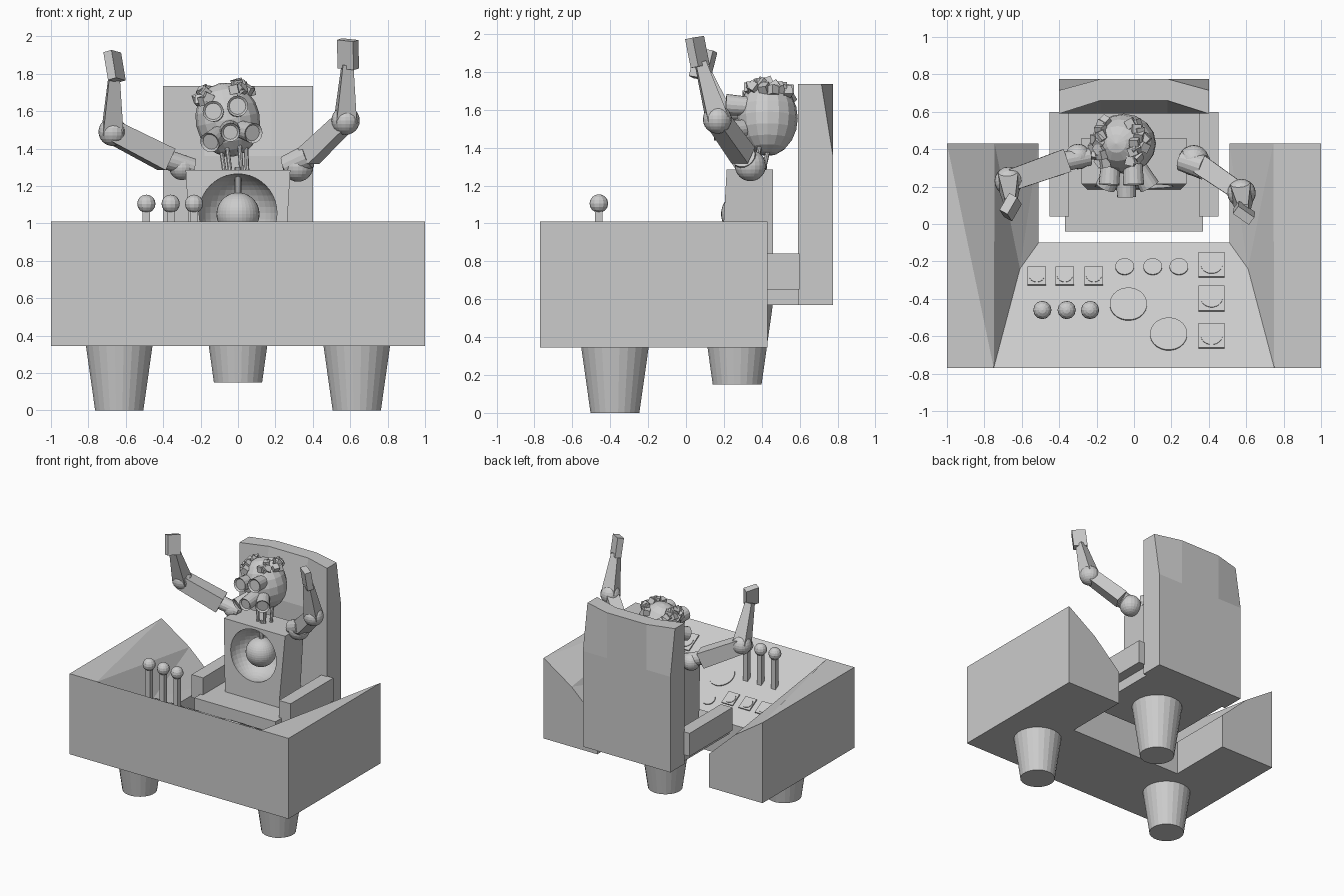
import bpy, bmesh, math, random
from mathutils import Vector, Matrix, Euler

random.seed(4)
cube = bpy.data.objects.get("Cube")
if cube:
    bpy.data.objects.remove(cube, do_unlink=True)

grey = bpy.data.materials.new("plain_grey")
grey.use_nodes = True
grey.diffuse_color = (0.6, 0.6, 0.6, 1)
grey.node_tree.nodes["Principled BSDF"].inputs["Base Color"].default_value = (0.6, 0.6, 0.6, 1)


def finish(name, bm, matrix=None):
    """Turn a bmesh into a named grey object."""
    if matrix:
        bm.transform(matrix)
    bmesh.ops.recalc_face_normals(bm, faces=bm.faces)
    mesh = bpy.data.meshes.new(name)
    bm.to_mesh(mesh)
    bm.free()
    mesh.materials.append(grey)
    obj = bpy.data.objects.new(name, mesh)
    bpy.context.collection.objects.link(obj)
    return obj


def box(name, center, size, rot=(0, 0, 0), matrix=Matrix()):
    bm = bmesh.new()
    bmesh.ops.create_cube(bm, size=1)
    m = Matrix.LocRotScale(Vector(center), Euler([math.radians(a) for a in rot]), Vector(size))
    return finish(name, bm, matrix @ m)


def ball(name, center, radii, segs=20, rings=12, matrix=Matrix()):
    bm = bmesh.new()
    bmesh.ops.create_uvsphere(bm, u_segments=segs, v_segments=rings, radius=1)
    if not isinstance(radii, tuple):
        radii = (radii,) * 3
    return finish(name, bm, matrix @ Matrix.LocRotScale(Vector(center), None, Vector(radii)))


def rod(name, start, end, r1, r2, segs=20, rim=0, matrix=Matrix()):
    """Tapered prism between two points; rim sinks a dish into the far end."""
    a, b = Vector(start), Vector(end)
    bm = bmesh.new()
    bmesh.ops.create_cone(bm, cap_ends=True, segments=segs, radius1=r1, radius2=r2, depth=(b - a).length)
    if rim:
        cap = max(bm.faces, key=lambda f: f.calc_center_median().z)
        bmesh.ops.inset_region(bm, faces=[cap], thickness=rim)
        bmesh.ops.translate(bm, verts=cap.verts, vec=(0, 0, -rim))
    turn = Matrix.Rotation(math.pi / segs, 4, "Z")
    aim = (b - a).to_track_quat("Z", "Y").to_matrix().to_4x4()
    return finish(name, bm, matrix @ Matrix.Translation((a + b) / 2) @ aim @ turn)


# Desk: U-shaped block whose inner surfaces slope down to the operator
FLOOR, TOP, LOW = 0.345, 1.01, 0.62


def panel_z(y):
    return TOP + (LOW - TOP) * (y + 0.77) / 0.67


bm = bmesh.new()
lower, upper = {}, {}
half = {"front": (0.75, -0.77, TOP), "corner": (1, -0.77, TOP), "back": (1, 0.43, TOP),
        "mid": (0.745, 0.43, 0.84), "inner": (0.51, 0.43, LOW), "notch": (0.51, -0.1, LOW)}
for s in (-1, 1):
    for key, (x, y, z) in half.items():
        upper[s, key] = bm.verts.new((s * x, y, z))
        lower[s, key] = bm.verts.new((s * x, y, FLOOR))
    bend = bm.verts.new((s * 0.61, -0.24, panel_z(-0.24)))
    upper[s, "bend"] = bend
    u = lambda *keys: [upper[s, k] for k in keys]
    for keys in (("front", "corner", "back"), ("front", "back", "mid"), ("front", "mid", "bend"),
                 ("mid", "inner", "bend"), ("inner", "notch", "bend")):
        bm.faces.new(u(*keys))
    order = list(half)
    for a, b in zip(order, order[1:]):
        bm.faces.new((upper[s, a], upper[s, b], lower[s, b], lower[s, a]))
    bm.faces.new([lower[s, k] for k in order])
for d in (upper, lower):
    keys = ("front", "bend", "notch") if d is upper else ("front", "notch")
    bm.faces.new([d[-1, k] for k in keys] + [d[1, k] for k in reversed(keys)])
for k in ("front", "notch"):
    bm.faces.new((upper[-1, k], upper[1, k], lower[1, k], lower[-1, k]))
finish("desk", bm)

# Tapered feet
for side, x in (("right", -0.635), ("left", 0.635)):
    rod(side + "_desk_foot", (x, -0.375, 0), (x, -0.375, 0.42), 0.13, 0.19, 24)
rod("seat_foot", (0, 0.27, 0.15), (0, 0.27, 0.572), 0.13, 0.19, 24)

# Controls lying on the sloping panel
TILT = math.degrees(math.atan((LOW - TOP) / 0.67))


def on_panel(x, y):
    return Matrix.Translation((x, y, panel_z(y))) @ Matrix.Rotation(math.radians(TILT), 4, "X")


for i, (x, y, r) in enumerate([(-0.05, -0.23, 0.05), (0.1, -0.23, 0.05), (0.24, -0.23, 0.05),
                               (-0.03, -0.43, 0.1), (0.185, -0.59, 0.1)]):
    rod(f"dial_{i}", (0, 0, -0.01), (0, 0, 0.008), r, r, 24, matrix=on_panel(x, y))
gauges = [(x, -0.28, 0.1) for x in (-0.52, -0.37, -0.215)] + [(0.415, y, 0.14) for y in (-0.22, -0.4, -0.6)]
for i, (x, y, size) in enumerate(gauges):
    box(f"gauge_{i}", (0, 0, 0), (size, size * 1.1, 0.02), matrix=on_panel(x, y))
    rod(f"gauge_face_{i}", (0, 0, 0), (0, 0, 0.014), size * 0.42, size * 0.42, 20, matrix=on_panel(x, y))
for i, x in enumerate((-0.49, -0.36, -0.235)):
    box(f"lever_{i}", (x, -0.46, 0.93), (0.04, 0.04, 0.3))
    ball(f"lever_knob_{i}", (x, -0.46, 1.105), 0.049, 12, 8)

# Seat, armrests and curved backrest
box("seat", (0, 0.28, 0.635), (0.74, 0.64, 0.13))
for side, x in (("right", -0.4), ("left", 0.4)):
    box(side + "_armrest", (x, 0.32, 0.745), (0.105, 0.56, 0.19))

bm = bmesh.new()
columns = (-0.4, -0.18, 0.18, 0.4)
rings = []
for z, front, back in ((0.57, 0.59, 0.775), (1.36, 0.59, 0.775), (1.735, 0.66, 0.715)):
    top = z > 1.5
    f = [bm.verts.new((x, 0.59 if abs(x) > 0.3 else front, z)) for x in columns]
    b = [bm.verts.new((x, back if abs(x) > 0.3 else 0.775, z)) for x in columns]
    rings.append(f + b[::-1])
n = len(rings[0])
for r0, r1 in zip(rings, rings[1:]):
    for i in range(n):
        j = (i + 1) % n
        bm.faces.new((r0[i], r0[j], r1[j], r1[i]))
for ring in (rings[0], rings[-1]):
    for i in range(3):
        bm.faces.new((ring[i], ring[i + 1], ring[n - 2 - i], ring[n - 1 - i]))
finish("backrest", bm)

# Torso with a round hollow, holding a ball on a rod
bm = bmesh.new()
bmesh.ops.create_cube(bm, size=1)
for v in bm.verts:
    wide = 0.28 if v.co.z > 0 else 0.245
    front = 0.215 if v.co.z > 0 else 0.18
    v.co = (math.copysign(wide, v.co.x), front if v.co.y < 0 else 0.46, 1.285 if v.co.z > 0 else 0.69)
torso = finish("torso", bm)
cutter = ball("hollow_cutter", (0, 0.22, 1.055), 0.21, 32, 20)
cutter.hide_render = True
cut = torso.modifiers.new("hollow", "BOOLEAN")
cut.operation, cut.object, cut.solver = "DIFFERENCE", cutter, "EXACT"
bpy.context.view_layer.objects.active = torso
bpy.ops.object.modifier_apply(modifier=cut.name)
bpy.data.objects.remove(cutter, do_unlink=True)
ball("core_ball", (0, 0.3, 1.05), 0.115, 32, 20)
rod("core_rod", (0, 0.3, 1.14), (0, 0.32, 1.3), 0.018, 0.018, 10)

# Neck tubes
for i in range(6):
    a = i * math.tau / 6
    c, s = math.cos(a), math.sin(a)
    rod(f"neck_tube_{i}", (-0.01 + 0.06 * c, 0.36 + 0.05 * s, 1.26),
        (-0.03 + 0.07 * c, 0.4 + 0.06 * s, 1.46), 0.012, 0.012, 8)

# Head, leaning to one side, with goggles and breathing mask
head = Matrix.Translation((-0.055, 0.43, 1.555)) @ Matrix.Rotation(math.radians(-12), 4, "Y")
ball("head", (0, 0, 0), (0.172, 0.16, 0.2), 16, 10, head)
for side, s in (("right", -1), ("left", 1)):
    rod(side + "_goggle", (s * 0.06, -0.08, 0.05), (s * 0.067, -0.22, 0.06), 0.05, 0.056, 16, 0.012, head)
    rod(side + "_filter", (s * 0.05, -0.1, -0.06), (s * 0.12, -0.23, -0.1), 0.045, 0.055, 16, 0.012, head)
rod("mask_snout", (0, -0.08, -0.055), (0, -0.285, -0.07), 0.058, 0.05, 16, 0.012, head)

# Blocky curls along both sides of the crown
for s in (-1, 1):
    for i in range(13):
        lon = math.radians(-55 + 9.5 * i)
        lat = math.radians(random.uniform(36, 60))
        spot = (s * 0.18 * math.cos(lat) * math.cos(lon), 0.17 * math.cos(lat) * math.sin(lon),
                0.205 * math.sin(lat))
        box(f"curl_{'left' if s > 0 else 'right'}_{i}", spot, (0.048,) * 3,
            [random.uniform(0, 90) for _ in range(3)], head)

# Raised arms: shoulder, upper arm, elbow, forearm, flat hand
arms = {"right": ((-0.3, 0.36, 1.3), (-0.67, 0.23, 1.49), (-0.66, 0.09, 1.84), (-15, 8, 60), 0.068, 0.09),
        "left": ((0.32, 0.34, 1.305), (0.575, 0.165, 1.55), (0.588, 0.06, 1.905), (10, 5, -35), 0.082, 0.075)}
for side, (shoulder, elbow, hand, turn, rs, width) in arms.items():
    sh, el, ha = Vector(shoulder), Vector(elbow), Vector(hand)
    ball(side + "_shoulder", sh, rs)
    ball(side + "_elbow", el, 0.076)
    inner = sh.lerp(el, 0.22)
    rod(side + "_shoulder_joint", Vector((sh.x * 0.8, sh.y, sh.z)), inner, rs * 0.7, rs * 0.8, 16)
    rod(side + "_upper_arm", inner, el, width, width * 0.9, 4)
    rod(side + "_forearm", el, el.lerp(ha, 0.85), 0.078, 0.04, 4)
    box(side + "_hand", ha, (0.105, 0.05, 0.155), turn)
